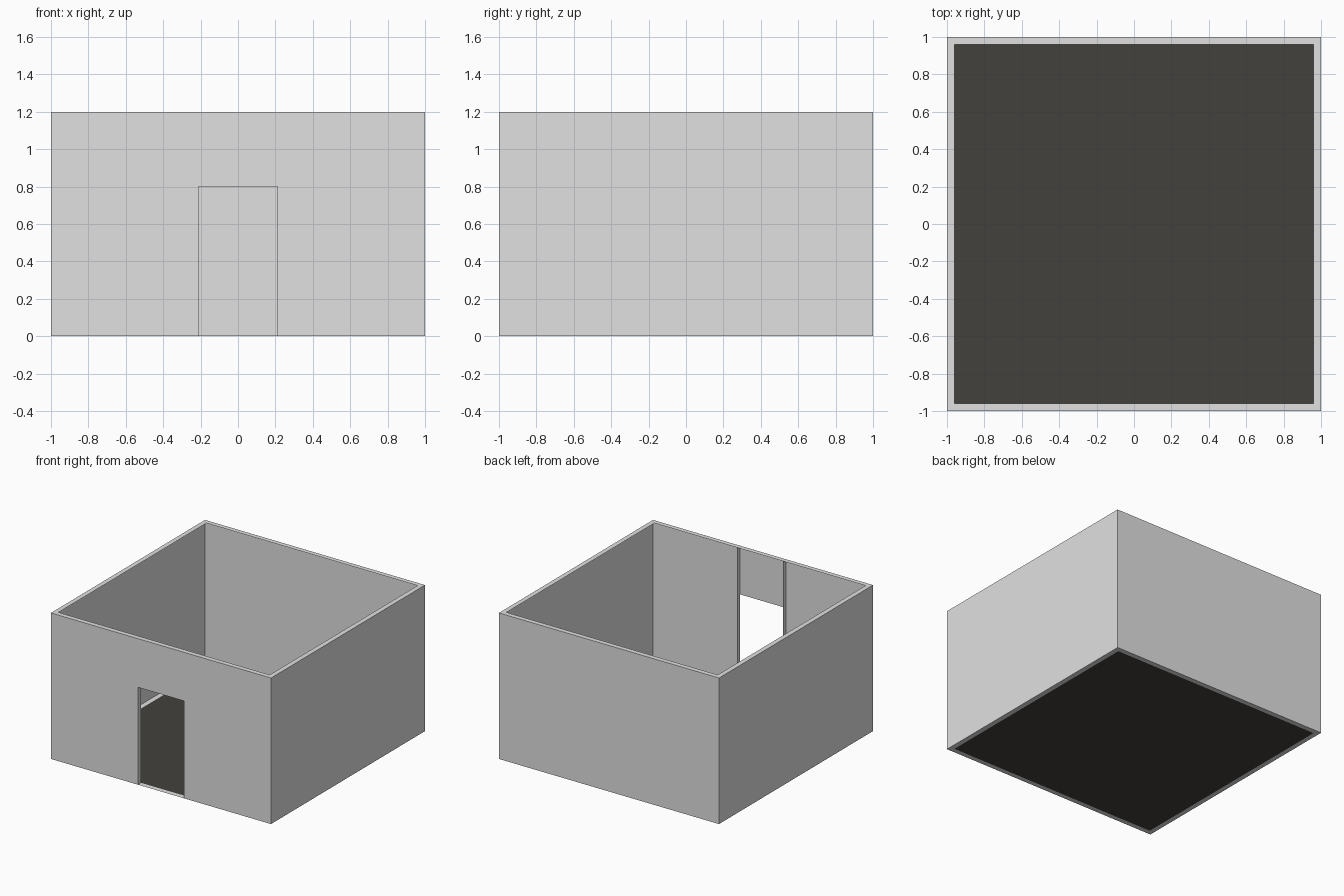
import bpy, bmesh
from mathutils import Vector

if "Cube" in bpy.data.objects:
    bpy.data.objects.remove(bpy.data.objects["Cube"])

S = 1.0      # half width
I = 0.96     # inner half width of the rims
H = 1.2      # wall height
DX, DZ = 0.21, 0.8   # door half width and height


def material(name, rgb):
    m = bpy.data.materials.new(name)
    m.diffuse_color = (*rgb, 1.0)
    m.use_nodes = True
    m.node_tree.nodes["Principled BSDF"].inputs["Base Color"].default_value = m.diffuse_color
    return m


GREY = material("light_grey", (0.75, 0.75, 0.75))
DARK = material("dark_floor", (0.055, 0.053, 0.045))


def sheet(name, mat, quads, normal):
    """One object of flat quads, all facing the given direction."""
    bm = bmesh.new()
    for q in quads:
        f = bm.faces.new([bm.verts.new(p) for p in q])
        f.normal_update()
        if f.normal.dot(Vector(normal)) < 0:
            f.normal_flip()
    bmesh.ops.remove_doubles(bm, verts=bm.verts, dist=1e-5)
    me = bpy.data.meshes.new(name)
    bm.to_mesh(me)
    bm.free()
    me.materials.append(mat)
    ob = bpy.data.objects.new(name, me)
    bpy.context.collection.objects.link(ob)
    return ob


def flat(x0, x1, y0, y1, z):
    return [(x0, y0, z), (x1, y0, z), (x1, y1, z), (x0, y1, z)]


def across(x0, x1, z0, z1, y):
    return [(x0, y, z0), (x1, y, z0), (x1, y, z1), (x0, y, z1)]


def along(y0, y1, z0, z1, x):
    return [(x, y0, z0), (x, y1, z0), (x, y1, z1), (x, y0, z1)]


def ring(z):
    """Square frame with mitred corners."""
    o = [(-S, -S), (S, -S), (S, S), (-S, S)]
    i = [(-I, -I), (I, -I), (I, I), (-I, I)]
    return [[(*o[k], z), (*o[(k + 1) % 4], z), (*i[(k + 1) % 4], z), (*i[k], z)]
            for k in range(4)]


# Plain walls, single sheets
sheet("back_wall", GREY, [across(-S, S, 0, H, S)], (0, 1, 0))
for side, sx in (("left", -1), ("right", 1)):
    sheet(side + "_wall", GREY, [along(-S, S, 0, H, sx * S)], (sx, 0, 0))

# Front wall around the doorway
sheet("front_wall", GREY, [
    across(-S, -DX, 0, DZ, -S), across(DX, S, 0, DZ, -S),
    across(-S, -DX, DZ, H, -S), across(-DX, DX, DZ, H, -S),
    across(DX, S, DZ, H, -S)], (0, -1, 0))

# Full-height fins beside the doorway
for side, sx in (("left", -1), ("right", 1)):
    sheet(side + "_door_jamb", GREY, [along(-S, -I, 0, H, sx * DX)], (-sx, 0, 0))

# Top and bottom rims, and the floor
sheet("top_rim", GREY, ring(H), (0, 0, 1))
sheet("base_rim", GREY, ring(0), (0, 0, -1))
sheet("floor", DARK, [flat(-I, I, -I, I, 0)], (0, 0, 1))
